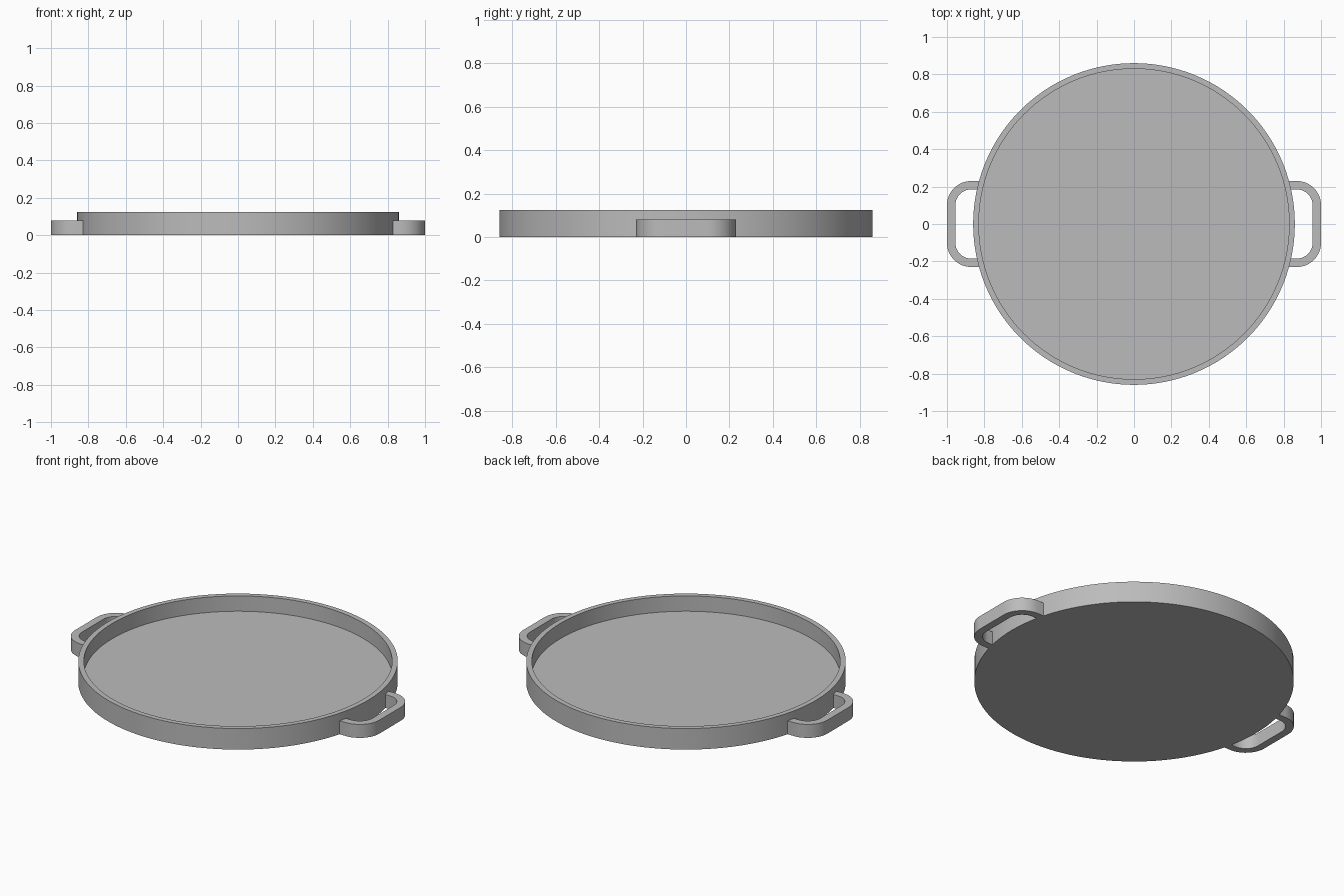
import bpy
import bmesh
from math import cos, sin, pi, radians

cube = bpy.data.objects.get("Cube")
if cube:
    bpy.data.objects.remove(cube)

grey = bpy.data.materials.new("plain grey")
grey.use_nodes = True
colour = (0.5, 0.5, 0.5, 1)
grey.diffuse_color = colour
grey.node_tree.nodes["Principled BSDF"].inputs["Base Color"].default_value = colour


def finish(name, bm):
    """Turn a bmesh into a smooth object with sharp edges kept."""
    bmesh.ops.recalc_face_normals(bm, faces=bm.faces)
    mesh = bpy.data.meshes.new(name)
    bm.to_mesh(mesh)
    bm.free()
    mesh.materials.append(grey)
    obj = bpy.data.objects.new(name, mesh)
    bpy.context.collection.objects.link(obj)
    bpy.ops.object.select_all(action="DESELECT")
    obj.select_set(True)
    bpy.context.view_layer.objects.active = obj
    bpy.ops.object.shade_smooth_by_angle(angle=radians(30))
    return obj


# Round tray: a stepped profile of rings, closed above and below
def build_tray(radius, inner, height, floor, sides=128):
    bm = bmesh.new()
    rings = []
    for r, z in ((radius, 0), (radius, height), (inner, height), (inner, floor)):
        rings.append([bm.verts.new((r * cos(2 * pi * i / sides),
                                    r * sin(2 * pi * i / sides), z))
                      for i in range(sides)])
    for low, high in zip(rings, rings[1:]):
        for i in range(sides):
            j = (i + 1) % sides
            bm.faces.new((low[i], low[j], high[j], high[i]))
    bm.faces.new(rings[0])
    bm.faces.new(rings[-1])
    return finish("tray", bm)


# Handle: a flat band with two rounded corners, ends sunk in the tray wall
def build_handle(name, side, root=0.825, tip=1.0, half=0.23,
                 corner=0.13, band=0.045, height=0.08, steps=12):
    def outline(r):
        pts = [(root, -half + corner - r)]
        for sign, start in ((-1, -pi / 2), (1, 0)):
            for k in range(steps + 1):
                a = start + k * pi / 2 / steps
                pts.append((tip - corner + r * cos(a),
                            sign * (half - corner) + r * sin(a)))
        pts.append((root, half - corner + r))
        return pts

    bm = bmesh.new()
    sections = []
    for outer, inner in zip(outline(corner), outline(corner - band)):
        sections.append([bm.verts.new((side * x, side * y, z))
                         for (x, y), z in ((outer, 0), (outer, height),
                                           (inner, height), (inner, 0))])
    for a, b in zip(sections, sections[1:]):
        for i in range(4):
            j = (i + 1) % 4
            bm.faces.new((a[i], a[j], b[j], b[i]))
    bm.faces.new(sections[0])
    bm.faces.new(sections[-1])
    return finish(name, bm)


build_tray(radius=0.86, inner=0.83, height=0.125, floor=0.034)
build_handle("left_handle", 1)
build_handle("right_handle", -1)
